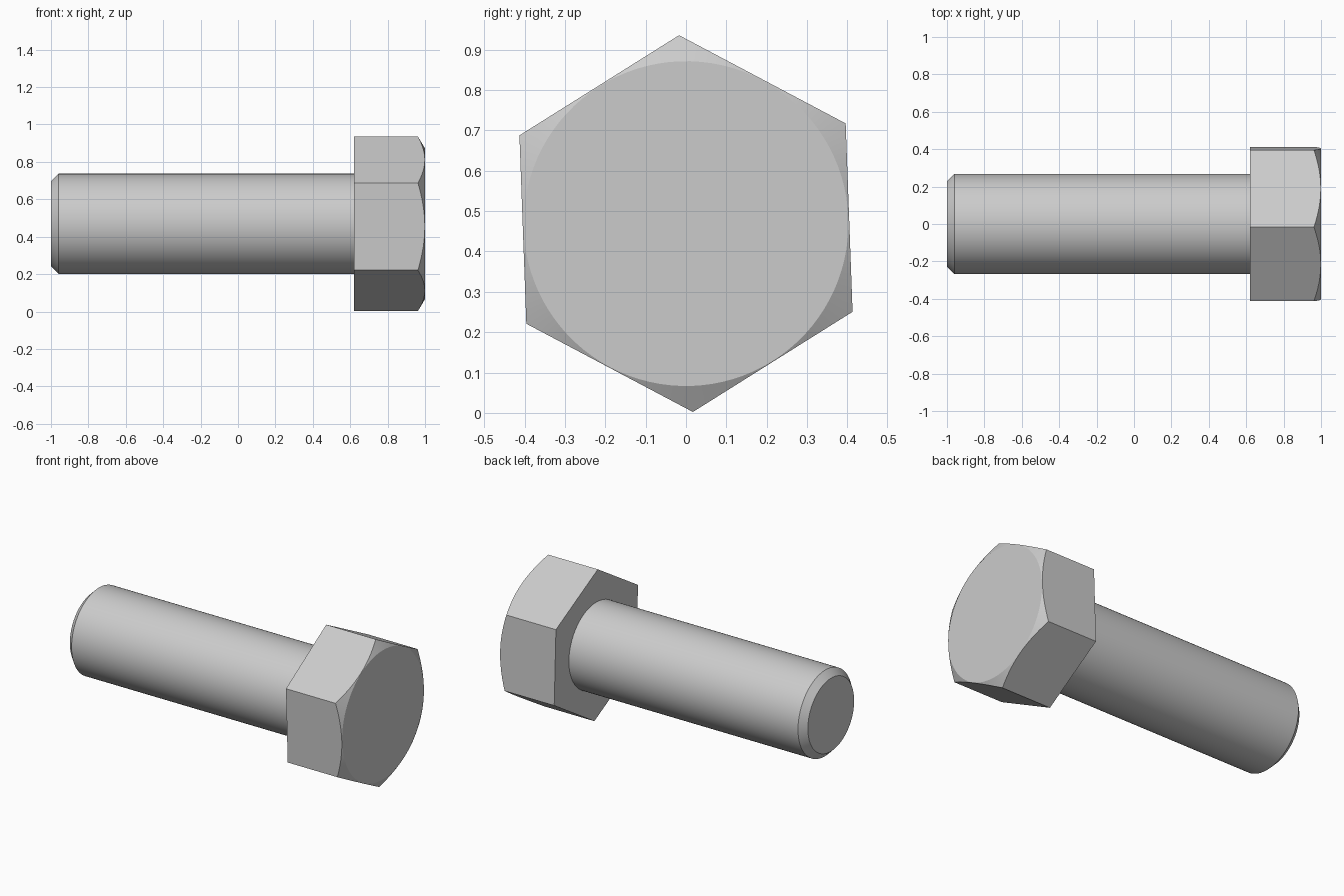
import bpy, bmesh
from math import pi, radians, cos, sin

cube = bpy.data.objects.get("Cube")
if cube:
    bpy.data.objects.remove(cube)

AXIS_Z = 0.469        # height of the bolt axis
HEAD_X = 0.62         # underside of the head
CORNER = 0.467        # axis to hexagon corner
TILT = radians(2.1)   # small turn about the axis

steel = bpy.data.materials.new("steel grey")
steel.use_nodes = True
GREY = (0.6, 0.6, 0.6, 1)
steel.diffuse_color = GREY
steel.node_tree.nodes["Principled BSDF"].inputs["Base Color"].default_value = GREY


def finish(bm, name):
    bmesh.ops.recalc_face_normals(bm, faces=bm.faces)
    mesh = bpy.data.meshes.new(name)
    bm.to_mesh(mesh)
    bm.free()
    mesh.materials.append(steel)
    obj = bpy.data.objects.new(name, mesh)
    bpy.context.collection.objects.link(obj)
    bpy.ops.object.select_all(action="DESELECT")
    obj.select_set(True)
    bpy.context.view_layer.objects.active = obj
    bpy.ops.object.shade_smooth_by_angle(angle=radians(20))


def vert(bm, x, r, a):
    return bm.verts.new((x, r * cos(a), AXIS_Z + r * sin(a)))


def bridge(bm, a, b):
    for i in range(len(a)):
        j = (i + 1) % len(a)
        bm.faces.new((a[i], a[j], b[j], b[i]))


# Shank: lathed profile with a chamfered tip
bm = bmesh.new()
N = 96
rings = [[vert(bm, x, r, 2 * pi * i / N) for i in range(N)]
         for x, r in ((-1, 0.228), (-0.96, 0.268), (HEAD_X, 0.268))]
for a, b in zip(rings, rings[1:]):
    bridge(bm, a, b)
bm.faces.new(rings[0])
bm.faces.new(rings[-1])
finish(bm, "bolt_shank")

# Head: hexagonal prism whose corners are cut by a cone on the outer end
bm = bmesh.new()
SEG = 16              # steps along each flat
apothem = CORNER * cos(pi / 6)
face_r = apothem - 0.002
slope = 0.038 / (CORNER - face_r)
back, rim, face = [], [], []
for i in range(6 * SEG):
    step = i % SEG
    a = TILT + pi / 6 + 2 * pi * i / (6 * SEG)
    r = apothem / cos(pi / 3 * step / SEG - pi / 6)
    if step == 0:
        back.append(vert(bm, HEAD_X, r, a))
    rim.append(vert(bm, 1 - (r - face_r) * slope, r, a))
    face.append(vert(bm, 1, face_r, a))
bridge(bm, rim, face)
bm.faces.new(face)
bm.faces.new(back)
for k in range(6):    # one flat per side with an arched outer edge
    arch = [rim[(k * SEG + s) % len(rim)] for s in range(SEG + 1)]
    bm.faces.new([back[k]] + arch + [back[(k + 1) % 6]])
finish(bm, "hex_head")
